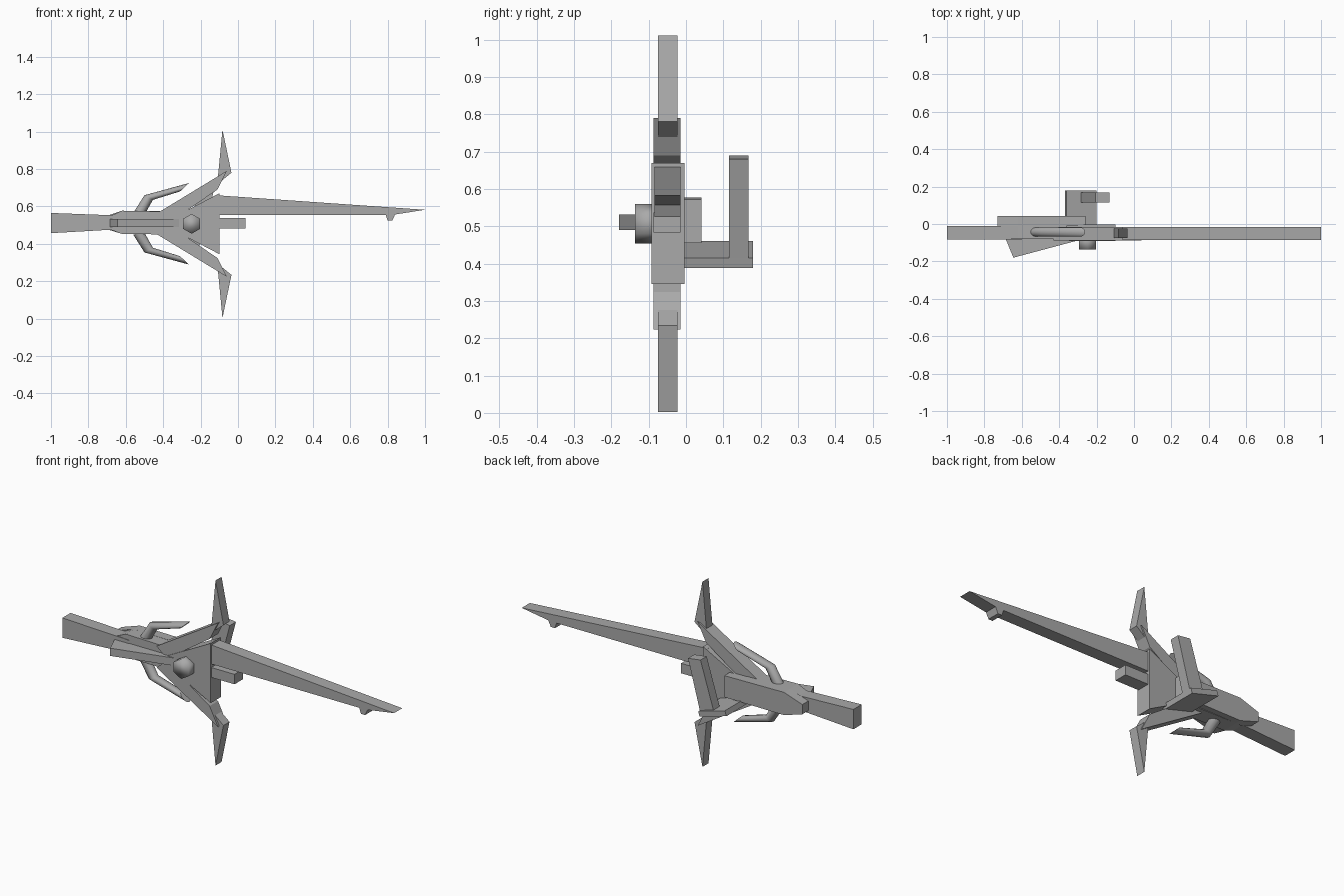
import bpy, bmesh, math
from mathutils import Vector

cube = bpy.data.objects.get("Cube")
if cube:
    bpy.data.objects.remove(cube, do_unlink=True)

MID = 0.507  # height of the long axis

metal = bpy.data.materials.new("grey metal")
metal.use_nodes = True
grey = (0.4, 0.4, 0.4, 1)
metal.diffuse_color = grey
metal.node_tree.nodes["Principled BSDF"].inputs["Base Color"].default_value = grey


def finish(name, bm, smooth=False):
    bmesh.ops.recalc_face_normals(bm, faces=bm.faces)
    for f in bm.faces:
        f.smooth = smooth
    mesh = bpy.data.meshes.new(name)
    bm.to_mesh(mesh)
    bm.free()
    mesh.materials.append(metal)
    ob = bpy.data.objects.new(name, mesh)
    bpy.context.collection.objects.link(ob)
    return ob


def loft(name, rings, smooth=False):
    """Bridge matching rings of points and cap both ends."""
    bm = bmesh.new()
    loops = [[bm.verts.new(p) for p in ring] for ring in rings]
    n = len(loops[0])
    for a, b in zip(loops, loops[1:]):
        for i in range(n):
            j = (i + 1) % n
            bm.faces.new((a[i], a[j], b[j], b[i]))
    bm.faces.new(loops[0])
    bm.faces.new(loops[-1])
    return finish(name, bm, smooth)


def plate(name, outline, y0, y1):
    """Extrude an x-z outline through the depth."""
    return loft(name, [[(x, y, z) for x, z in outline] for y in (y0, y1)])


def flip(points):
    return [(x, 2 * MID - z) for x, z in points]


# Blade with the small hook near its tip
plate("blade", [(-0.12, 0.66), (1.0, 0.582), (0.84, 0.557), (0.825, 0.525),
                (0.8, 0.525), (0.79, 0.555), (-0.12, 0.555)], -0.085, -0.015)

# Grip, slightly wider at the far end
plate("grip", [(-1, 0.565), (-0.6, 0.55), (-0.6, 0.48), (-1, 0.457)], -0.083, -0.012)

# Hilt block and the plate behind it
plate("hilt_block", [(-0.68, 0.55), (-0.62, 0.577), (-0.36, 0.572),
                     (-0.36, 0.45), (-0.62, 0.453), (-0.68, 0.475)], -0.08, 0.01)
plate("back_plate", [(-0.73, 0.54), (-0.62, 0.577), (-0.26, 0.572),
                     (-0.26, 0.455), (-0.62, 0.453), (-0.73, 0.487)], -0.01, 0.042)

# Triangular guard and the short stub under the blade
plate("guard", [(-0.1, 0.67), (-0.1, 0.345), (-0.41, MID)], -0.092, -0.004)
plate("stub", [(-0.12, 0.537), (0.04, 0.537), (0.04, 0.483), (-0.12, 0.483)], -0.087, -0.015)

# Wedge on the front of the hilt
loft("front_wedge", [[(-0.69, -0.07, z), (-0.645, -0.18, z), (-0.27, -0.08, z)]
                     for z in (0.49, 0.532)])

# Six-sided gem
loft("gem", [[(-0.248 + 0.053 * math.sin(k * math.pi / 3), y,
               MID + 0.053 * math.cos(k * math.pi / 3)) for k in range(6)]
             for y in (-0.136, -0.06)], smooth=True)

# Mirrored arms, spikes and curved horns
arm = [(-0.43, 0.565), (-0.06, 0.79), (-0.11, 0.69), (-0.3, 0.56), (-0.36, MID)]
spike = [(-0.083, 1.011), (-0.035, 0.78), (-0.1, 0.727), (-0.107, 0.76)]
outer = [(-0.56, 0.565), (-0.5, 0.66), (-0.262, 0.725)]
inner = [(-0.5, 0.555), (-0.455, 0.635), (-0.31, 0.68)]
for side, place in (("upper", list), ("lower", flip)):
    plate(side + "_arm", place(arm), -0.087, -0.015)
    plate(side + "_spike", place(spike), -0.075, -0.023)
    rings = []
    for (ox, oz), (ix, iz) in zip(place(outer), place(inner)):
        a, b = Vector((ox, -0.043, oz)), Vector((ix, -0.043, iz))
        rings.append([(a + b) / 2 + (a - b) / 2 * math.cos(k * math.pi / 6)
                      + Vector((0, 0.025 * math.sin(k * math.pi / 6), 0))
                      for k in range(12)])
    horn = loft(side + "_horn", rings, smooth=True)
    for face in horn.data.polygons:
        face.use_smooth = len(face.vertices) == 4

# Leaning bar behind the guard, carried on a tilted bracket
plate("rear_bar", [(-0.205, 0.69), (-0.13, 0.68), (-0.205, 0.4), (-0.29, 0.415)], 0.115, 0.168)
plate("rear_bracket", [(-0.36, 0.46), (-0.2, 0.415), (-0.207, 0.388), (-0.37, 0.433)], -0.03, 0.18)
